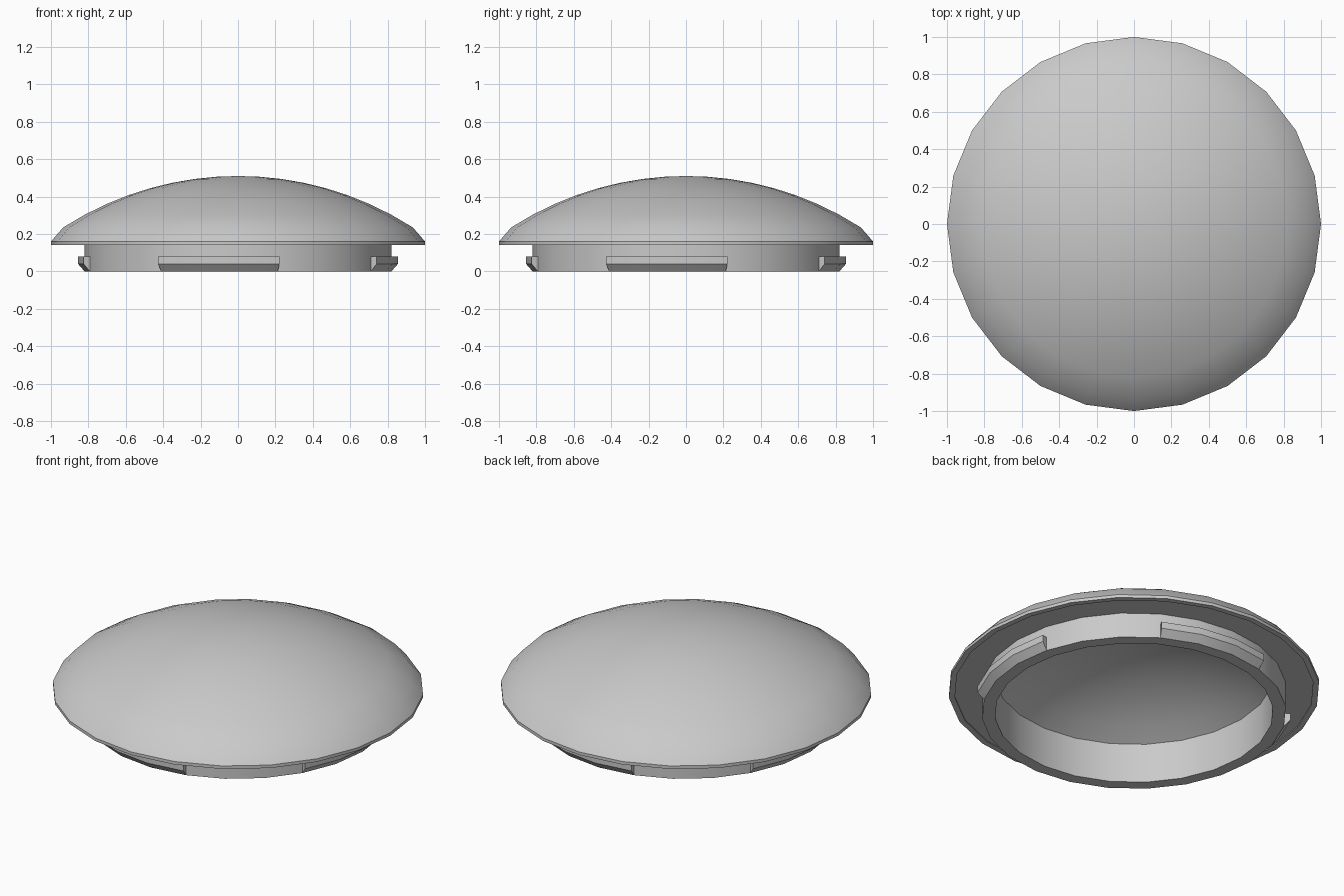
import bpy, bmesh
from math import sin, cos, pi, radians, sqrt

if "Cube" in bpy.data.objects:
    bpy.data.objects.remove(bpy.data.objects["Cube"])

SIDES = 24
STEP = 2 * pi / SIDES

grey = bpy.data.materials.new("plain grey")
grey.use_nodes = True
colour = (0.59, 0.59, 0.59, 1)
grey.diffuse_color = colour
grey.node_tree.nodes["Principled BSDF"].inputs["Base Color"].default_value = colour


def finish(bm, name):
    bmesh.ops.remove_doubles(bm, verts=bm.verts, dist=1e-5)
    bmesh.ops.recalc_face_normals(bm, faces=bm.faces)
    mesh = bpy.data.meshes.new(name)
    bm.to_mesh(mesh)
    bm.free()
    mesh.materials.append(grey)
    obj = bpy.data.objects.new(name, mesh)
    bpy.context.collection.objects.link(obj)
    bpy.ops.object.select_all(action='DESELECT')
    obj.select_set(True)
    bpy.context.view_layer.objects.active = obj
    bpy.ops.object.shade_smooth_by_angle(angle=radians(30))


def sweep(name, profile, first, count, closed):
    """Turn an (r, z) profile about z through count steps of the circle."""
    bm = bmesh.new()
    rings = []
    for i in range(count + 1):
        a = (first + i) * STEP
        rings.append([bm.verts.new((r * cos(a), r * sin(a), z)) for r, z in profile])
    n = len(profile)
    for a, b in zip(rings, rings[1:]):
        for j in range(n if closed else n - 1):
            k = (j + 1) % n
            loop = [a[j], a[k], b[k], b[j]]
            if profile[j][0] == 0:
                loop.remove(b[j])
            if profile[k][0] == 0:
                loop.remove(b[k])
            bm.faces.new(loop)
    if closed:
        bm.faces.new(rings[0])
        bm.faces.new(rings[-1])
    finish(bm, name)


def arc(top, width, edge_z, steps):
    """Spherical cap profile, from its apex out to the given width and height."""
    rise = top - edge_z
    radius = (width ** 2 + rise ** 2) / (2 * rise)
    pts = []
    for i in range(steps + 1):
        r = width * i / steps
        pts.append((r, top - radius + sqrt(radius ** 2 - r ** 2)))
    return pts


# Domed cap with rim, shallow recess under it, hollow collar and curved ceiling
outer = arc(0.51, 0.935, 0.235, 8)
ceiling = arc(0.46, 0.75, 0.235, 8)
rim = [(1, 0.16), (1, 0.142), (0.968, 0.142), (0.968, 0.148)]
collar = [(0.82, 0.148), (0.82, 0), (0.75, 0)]
sweep("domed_cap", outer + rim + collar + ceiling[::-1], 0, SIDES, False)

# Four chamfered clips around the collar, three steps wide each
clip = [(0.81, 0.08), (0.855, 0.08), (0.855, 0.04), (0.82, 0), (0.81, 0)]
for side, start in (("front", 16), ("left", -2), ("back", 4), ("right", 10)):
    sweep(side + "_clip", clip, start, 3, True)
